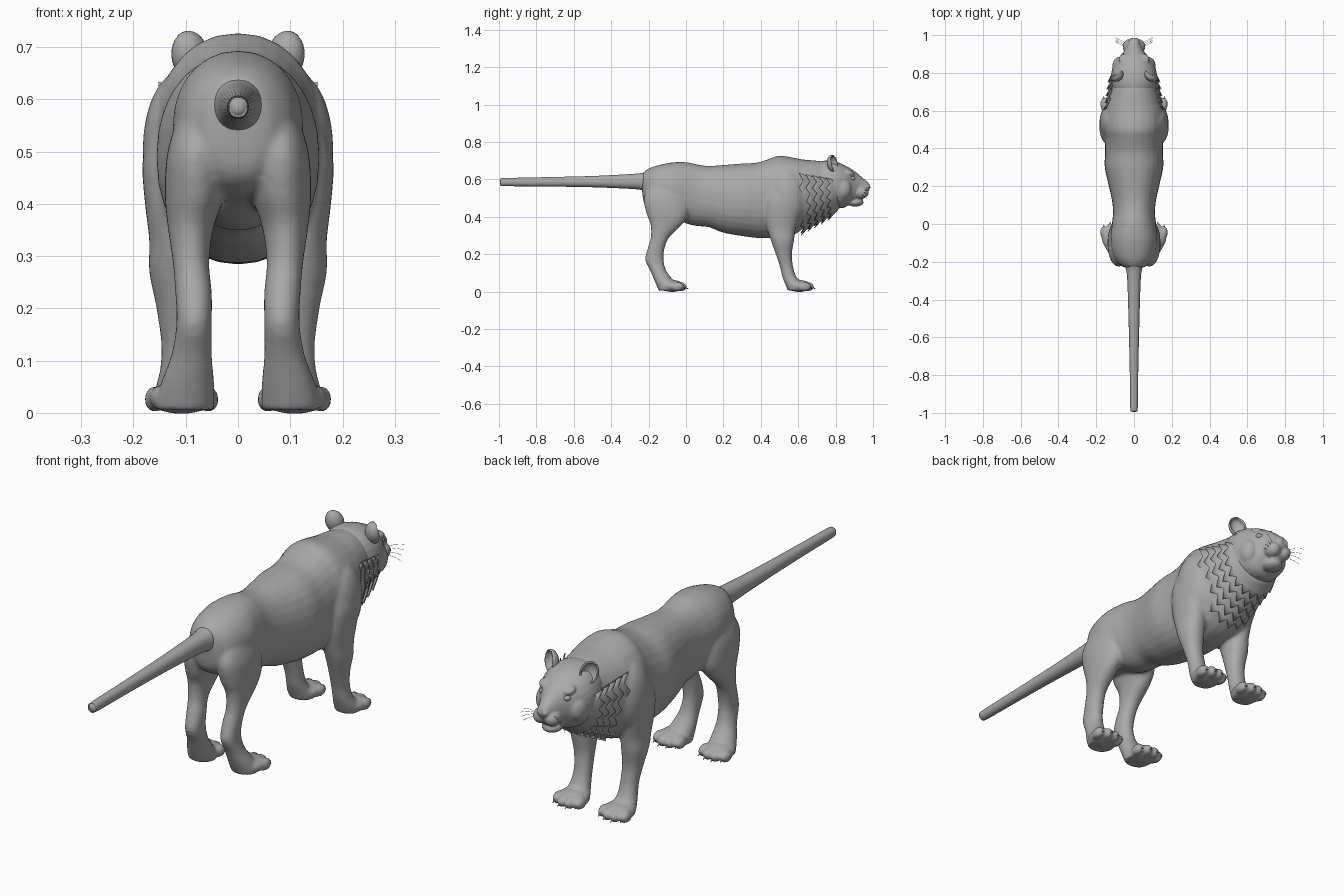
import bpy, bmesh, math
from mathutils import Matrix, Vector

if "Cube" in bpy.data.objects:
    bpy.data.objects.remove(bpy.data.objects["Cube"])

fur = bpy.data.materials.new("grey_fur")
fur.diffuse_color = (0.4, 0.4, 0.4, 1)
fur.use_nodes = True
fur.node_tree.nodes["Principled BSDF"].inputs["Base Color"].default_value = fur.diffuse_color


def finish(name, bm, voxel=0, smooth=0, thick=0):
    bmesh.ops.recalc_face_normals(bm, faces=bm.faces)
    for f in bm.faces:
        f.smooth = True
    me = bpy.data.meshes.new(name)
    bm.to_mesh(me)
    bm.free()
    me.materials.append(fur)
    ob = bpy.data.objects.new(name, me)
    bpy.context.collection.objects.link(ob)
    if voxel:
        m = ob.modifiers.new("blend", 'REMESH')
        m.mode, m.voxel_size, m.use_smooth_shade = 'VOXEL', voxel, True
        m = ob.modifiers.new("soften", 'SMOOTH')
        m.factor, m.iterations = 0.5, smooth
    if thick:
        m = ob.modifiers.new("thickness", 'SOLIDIFY')
        m.thickness = thick
    return ob


def spline(rows, n=4):
    """Catmull-Rom interpolation of section rows."""
    out = []
    for i in range(len(rows) - 1):
        a, b, c, d = (rows[max(0, min(len(rows) - 1, i + k))] for k in (-1, 0, 1, 2))
        for s in range(n):
            t = s / n
            out.append([0.5 * (2*q + (r - p)*t + (2*p - 5*q + 4*r - w)*t*t
                               + (3*q - p - 3*r + w)*t**3) for p, q, r, w in zip(a, b, c, d)])
    return out + [list(rows[-1])]


def skin(bm, rings):
    vs = [[bm.verts.new(p) for p in r] for r in rings]
    n = len(vs[0])
    for a, b in zip(vs, vs[1:]):
        for i in range(n):
            bm.faces.new((a[i], a[(i+1) % n], b[(i+1) % n], b[i]))
    bm.faces.new(vs[0])
    bm.faces.new(vs[-1])


def oval(n=28, e=0.92):
    for i in range(n):
        a = 2*math.pi*i/n
        c, s = math.cos(a), math.sin(a)
        yield math.copysign(abs(c)**e, c), math.copysign(abs(s)**e, s)


def loft_y(bm, rows):
    """Rows: y, top, bottom, half width."""
    skin(bm, [[(w*c, y, (t+b)/2 + (t-b)/2*s) for c, s in oval()]
              for y, t, b, w in spline(rows)])


def loft_z(bm, rows, side):
    """Rows: z, back y, front y, inner x, outer x."""
    skin(bm, [[(side*((x0+x1)/2 + (x1-x0)/2*c), (y0+y1)/2 + (y1-y0)/2*s, z) for c, s in oval()]
              for z, y0, y1, x0, x1 in spline(rows)])


def ball(bm, c, r, rot=0):
    m = Matrix.Translation(c) @ Matrix.Rotation(rot, 4, 'X') @ Matrix.Diagonal((*r, 1))
    return bmesh.ops.create_uvsphere(bm, u_segments=24, v_segments=14, radius=1, matrix=m)['verts']


HIND = [(.58, -.19, -.02, .03, .11), (.50, -.225, .01, .025, .135), (.42, -.212, .015, .025, .14),
        (.36, -.19, -.02, .045, .135), (.29, -.188, -.09, .055, .125), (.23, -.205, -.115, .05, .12),
        (.17, -.218, -.12, .05, .118), (.11, -.19, -.105, .05, .128), (.05, -.165, -.06, .045, .15),
        (.005, -.145, -.04, .045, .158)]
FORE = [(.55, .43, .60, .06, .165), (.48, .42, .61, .06, .183), (.40, .42, .60, .065, .178),
        (.33, .435, .585, .068, .17), (.27, .455, .577, .07, .17), (.20, .48, .566, .074, .156),
        (.13, .503, .573, .073, .147), (.08, .515, .59, .07, .15), (.04, .53, .62, .06, .16),
        (.005, .545, .64, .055, .16)]
TOES = ((-.052, -.012), (-.018, .004), (.018, .004), (.052, -.012))

# body: torso, shoulders, legs and paws blended together
bm = bmesh.new()
loft_y(bm, [(-.235, .62, .54, .03), (-.22, .645, .46, .07), (-.17, .67, .42, .108),
            (-.08, .69, .40, .125), (0, .692, .365, .117), (.06, .68, .35, .111),
            (.12, .672, .345, .116), (.2, .677, .315, .133), (.3, .685, .297, .155),
            (.38, .69, .287, .153), (.45, .712, .285, .155), (.5, .727, .285, .165),
            (.57, .717, .30, .165), (.63, .706, .34, .15), (.70, .70, .40, .125),
            (.76, .69, .45, .105)])
for s in (-1, 1):
    loft_z(bm, HIND, s)
    loft_z(bm, FORE, s)
    ball(bm, (s*.115, .54, .50), (.068, .10, .15))
    for y in (-.025, .655):
        ball(bm, (s*.108, y - .05, .03), (.064, .065, .032))
        for x, dy in TOES:
            ball(bm, (s*.108 + x, y + dy - .008, .026), (.019, .034, .025))
finish("body", bm, .008, 4)

# claws
bm = bmesh.new()
for s in (-1, 1):
    for y in (-.025, .655):
        for x, dy in TOES:
            m = (Matrix.Translation((s*.108 + x, y + dy + .022, .02))
                 @ Matrix.Rotation(math.radians(-115), 4, 'X'))
            bmesh.ops.create_cone(bm, cap_ends=True, segments=8, radius1=.007, radius2=.001,
                                  depth=.026, matrix=m)
finish("claws", bm)

# tail
bm = bmesh.new()
loft_y(bm, [(-.19, .65, .52, .055), (-.23, .636, .54, .045), (-.29, .629, .549, .036),
            (-.5, .618, .558, .029), (-.75, .612, .562, .023), (-.97, .607, .564, .02),
            (-.988, .603, .568, .016), (-.995, .594, .577, .007)])
finish("tail", bm)

# head: skull, cheeks, muzzle, brows, chin and nose blended together
bm = bmesh.new()
loft_y(bm, [(.68, .685, .45, .10), (.74, .70, .45, .118), (.80, .695, .445, .12),
            (.85, .675, .45, .103), (.885, .655, .475, .075), (.92, .63, .485, .05),
            (.95, .603, .50, .036), (.97, .588, .53, .028), (.98, .575, .545, .018)])
for s in (-1, 1):
    ball(bm, (s*.027, .938, .53), (.032, .04, .033))
    ball(bm, (s*.05, .872, .635), (.032, .03, .016), -.4)
    ball(bm, (s*.075, .835, .55), (.04, .05, .06))
    ball(bm, (s*.012, .972, .56), (.014, .014, .014))
ball(bm, (0, .905, .478), (.042, .045, .024))
finish("head", bm, .005, 3)

# eyes
bm = bmesh.new()
for s in (-1, 1):
    ball(bm, (s*.056, .888, .605), (.016, .015, .012))
finish("eyes", bm)

# ears: hollow cups open to the front
bm = bmesh.new()
for s in (-1, 1):
    vs = ball(bm, (0, 0, 0), (.031, .026, .042))
    bmesh.ops.delete(bm, geom=[v for v in vs if v.co.y > .008], context='VERTS')
    m = (Matrix.Translation((s*.092, .787, .684)) @ Matrix.Rotation(s*.3, 4, 'Y')
         @ Matrix.Rotation(-s*.45, 4, 'Z') @ Matrix.Rotation(.25, 4, 'X'))
    bmesh.ops.transform(bm, matrix=m, verts=[v for v in vs if v.is_valid])
finish("ears", bm, thick=-.006)

# ruff: overlapping collars with jagged rear edges
N = 24
for k in range(5):
    bm = bmesh.new()
    rows = []
    for u in (0, .35, .7, 1):
        row = []
        for i in range(N + 1):
            t = math.radians(-108 + 216*i/N)
            jag = (.75 if i % 2 else 1.08) if u == 1 else 1
            v = u*jag
            down = max(0, math.cos(t))
            row.append(bm.verts.new((
                (.108 + .005*k + .03*v)*math.sin(t),
                .83 - .036*k - .065*v - .01*(1 - down),
                .555 - (.10 + .02*k + .07*v)*math.cos(t))))
        rows.append(row)
    for a, b in zip(rows, rows[1:]):
        for i in range(N):
            bm.faces.new((a[i], a[i+1], b[i+1], b[i]))
    finish("ruff_layer", bm, thick=.004)

# whiskers
cu = bpy.data.curves.new("whiskers", 'CURVE')
cu.dimensions, cu.bevel_depth, cu.bevel_resolution = '3D', .0007, 0
for s in (-1, 1):
    for j in range(4):
        sp = cu.splines.new('POLY')
        sp.points.add(5)
        for i, p in enumerate(sp.points):
            t = i/5
            p.co = (s*(.045 + .055*t), .935 + .008*j + .03*t,
                    .52 + .009*j + (.012*j - .005)*t - .02*t*t, 1)
cu.materials.append(fur)
bpy.context.collection.objects.link(bpy.data.objects.new("whiskers", cu))
